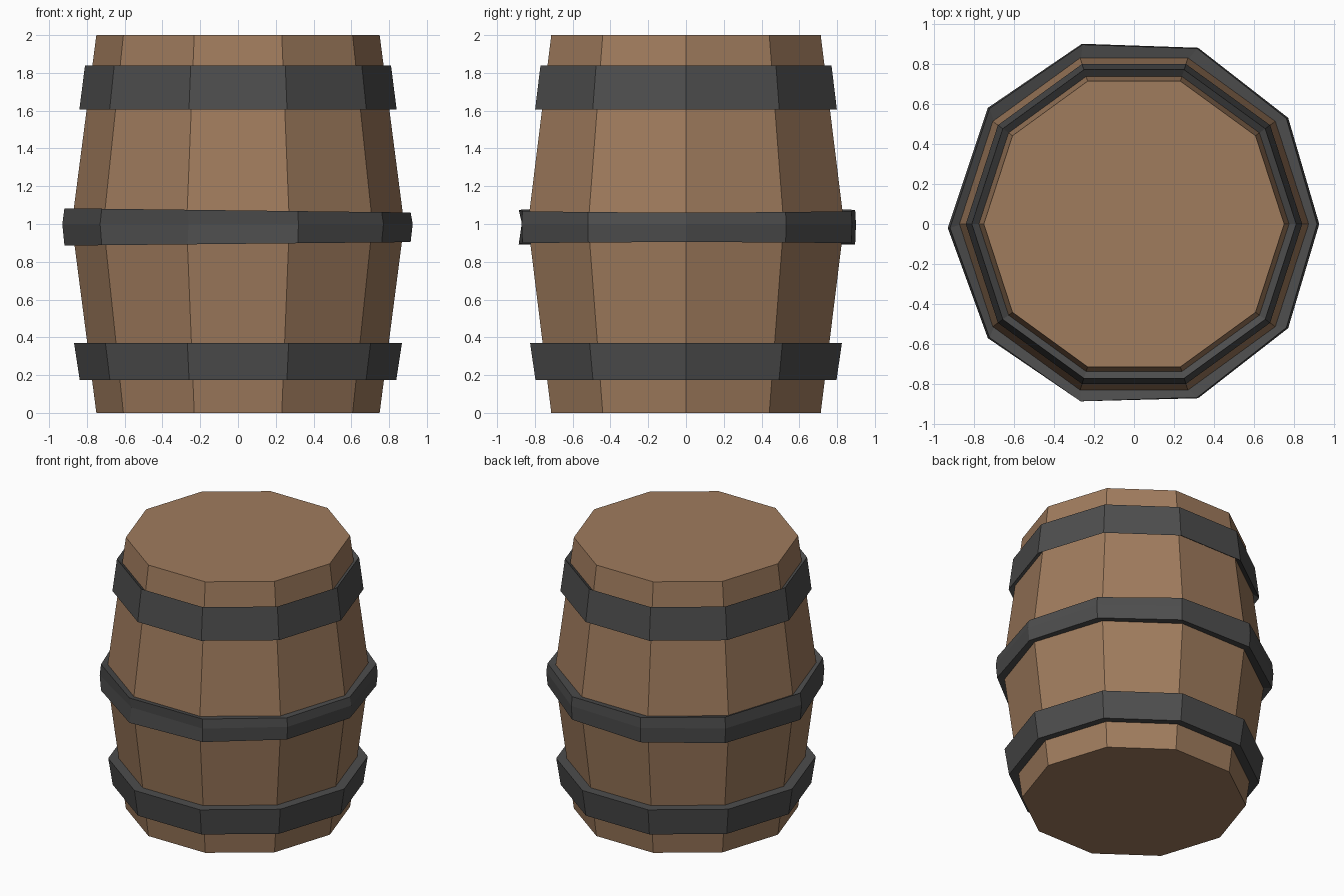
import bpy, bmesh, math

if "Cube" in bpy.data.objects:
    bpy.data.objects.remove(bpy.data.objects["Cube"])

SIDES = 10


def material(name, color):
    m = bpy.data.materials.new(name)
    m.diffuse_color = color
    m.use_nodes = True
    m.node_tree.nodes["Principled BSDF"].inputs["Base Color"].default_value = m.diffuse_color
    return m


wood = material("wood", (0.35, 0.20, 0.11, 1))
iron = material("iron", (0.075, 0.075, 0.075, 1))


def circle(r, z):
    return [(r * math.cos(2 * math.pi * i / SIDES),
             r * math.sin(2 * math.pi * i / SIDES), z) for i in range(SIDES)]


def loft(name, rings, mat, closed):
    """Skin stacked rings; closed loops back on itself, otherwise cap the ends."""
    bm = bmesh.new()
    loops = [[bm.verts.new(p) for p in ring] for ring in rings]
    count = len(loops)
    for k in range(count if closed else count - 1):
        a, b = loops[k], loops[(k + 1) % count]
        for i in range(SIDES):
            j = (i + 1) % SIDES
            bm.faces.new((a[i], a[j], b[j], b[i]))
    if not closed:
        bm.faces.new(loops[0])
        bm.faces.new(loops[-1])
    bmesh.ops.recalc_face_normals(bm, faces=bm.faces[:])
    mesh = bpy.data.meshes.new(name)
    bm.to_mesh(mesh)
    bm.free()
    mesh.materials.append(mat)
    obj = bpy.data.objects.new(name, mesh)
    bpy.context.collection.objects.link(obj)
    return obj


# Bulging wooden body
loft("barrel_body", [circle(0.75, 0), circle(0.88, 1), circle(0.75, 2)], wood, False)

# Tapered end hoops: outer bottom, outer top, inner top, inner bottom
hoops = {
    "upper_hoop": [(0.84, 1.605), (0.81, 1.84), (0.77, 1.81), (0.795, 1.635)],
    "lower_hoop": [(0.838, 0.175), (0.868, 0.37), (0.79, 0.37), (0.765, 0.185)],
}
for name, profile in hoops.items():
    loft(name, [circle(r, z) for r, z in profile], iron, True)

# Hand-beaten middle hoop, slightly uneven in outline and height
outline = [(0.925, 0), (0.77, 0.53), (0.32, 0.88), (-0.26, 0.90), (-0.73, 0.58),
           (-0.93, -0.02), (-0.73, -0.57), (-0.27, -0.89), (0.32, -0.87), (0.77, -0.52)]
bottom = [(x * 0.988, y * 0.995, 0.895 + 0.01 * x) for x, y in outline]
middle = [(x, y, 1.0) for x, y in outline]
top = [(x * 0.988, y * 0.995, 1.072 - 0.012 * x) for x, y in outline]
middle[7] = (-0.262, -0.868, 1.0)  # small dent in the front
loft("middle_hoop", [bottom, middle, top, circle(0.86, 1.06), circle(0.86, 0.91)], iron, True)
